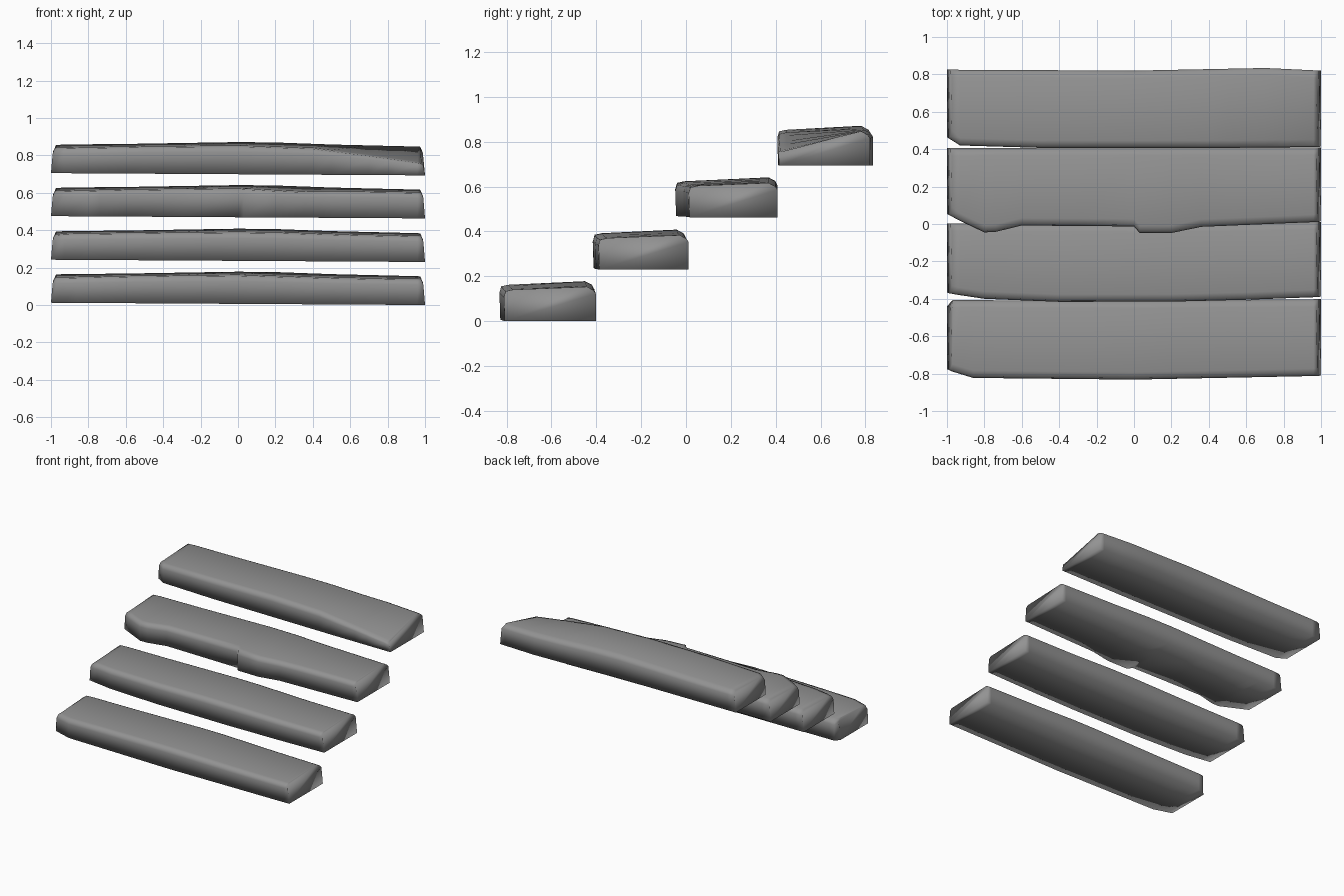
import bpy, bmesh

if "Cube" in bpy.data.objects:
    bpy.data.objects.remove(bpy.data.objects["Cube"])

# Dark grey stone
STONE = bpy.data.materials.new("dark_stone")
STONE.diffuse_color = (.29, .29, .29, 1)
STONE.use_nodes = True
STONE.node_tree.nodes["Principled BSDF"].inputs["Base Color"].default_value = STONE.diffuse_color

def sample(points, x):
    """Linear interpolation along a list of (x, value) points."""
    if x <= points[0][0]:
        return points[0][1]
    for (x0, v0), (x1, v1) in zip(points, points[1:]):
        if x <= x1:
            return v0 + (v1 - v0) * (x - x0) / (x1 - x0)
    return points[-1][1]

# Gentle crown shared by all slabs: heights above the slab base along x
BACK_TOP = [(-1, .162), (-.93, .165), (-.6, .168), (0, .178), (.2, .176), (.5, .165), (1, .153)]
FRONT_TOP = [(-1, .148), (-.93, .153), (-.5, .158), (0, .162), (.2, .16), (.6, .148), (1, .14)]

def slab(name, base, front, back, front_top=FRONT_TOP):
    xs = sorted({-1, -.93, -.6, -.3, 0, .2, .5, .8, .96, 1}
                | {p[0] for p in front} | {p[0] for p in back})
    bm = bmesh.new()
    rings = []
    for x in xs:
        yf, yb = sample(front, x), sample(back, x)
        zf, zb = sample(front_top, x), sample(BACK_TOP, x)
        z0 = .006 - .006 * x
        section = [(yf + .004, z0), (yf, zf * .78), (yf + .008, zf - .007),
                   (yf + .04, zf), (yb - .04, zb), (yb - .01, zb - .016),
                   (yb, zb * .8), (yb, z0)]
        # end faces lean inward towards the top
        lean = [0, .009, .018, .026, .026, .02, .012, 0]
        rings.append([bm.verts.new((x - (l if x == 1 else -l if x == -1 else 0), y, base + z))
                      for (y, z), l in zip(section, lean)])
    for a, b in zip(rings, rings[1:]):
        for i in range(8):
            j = (i + 1) % 8
            bm.faces.new((a[i], b[i], b[j], a[j]))
    bm.faces.new(rings[0])
    bm.faces.new(rings[-1][::-1])
    bmesh.ops.recalc_face_normals(bm, faces=bm.faces)
    # fully smooth, softly worn look
    for f in bm.faces:
        f.smooth = True
    mesh = bpy.data.meshes.new(name)
    bm.to_mesh(mesh)
    bm.free()
    mesh.materials.append(STONE)
    ob = bpy.data.objects.new(name, mesh)
    bpy.context.collection.objects.link(ob)

# Lowest step, worn front-left corner
slab("step_1", 0,
     [(-1, -.78), (-.86, -.823), (0, -.832), (1, -.812)],
     [(-1, -.44), (-.97, -.407), (0, -.41), (1, -.402)],
     [(-1, .148), (-.5, .158), (0, .162), (.5, .148), (.6, .138), (.75, .143), (1, .14)])

# Second step
slab("step_2", .23,
     [(-1, -.37), (-.8, -.4), (-.4, -.416), (.2, -.415), (.6, -.405), (1, -.39)],
     [(-1, .004), (0, -.002), (.6, .003), (1, .012)])

# Third step, chipped front edge with a bulge right of centre
slab("step_3", .463,
     [(-1, .05), (-.8, -.045), (-.74, -.042), (-.6, -.008), (0, -.013), (.03, -.048),
      (.2, -.048), (.36, -.015), (1, .012)],
     [(-1, .405), (0, .408), (1, .408)],
     [(-1, .148), (-.5, .158), (0, .162), (.2, .152), (.36, .145), (.6, .148), (1, .14)])

# Top step, front-right corner worn down
slab("step_4", .693,
     [(-1, .46), (-.93, .42), (-.5, .407), (.5, .407), (1, .412)],
     [(-1, .825), (0, .82), (.4, .828), (.7, .834), (1, .82)],
     [(-1, .148), (-.5, .156), (0, .16), (.4, .148), (.7, .11), (1, .068)])
